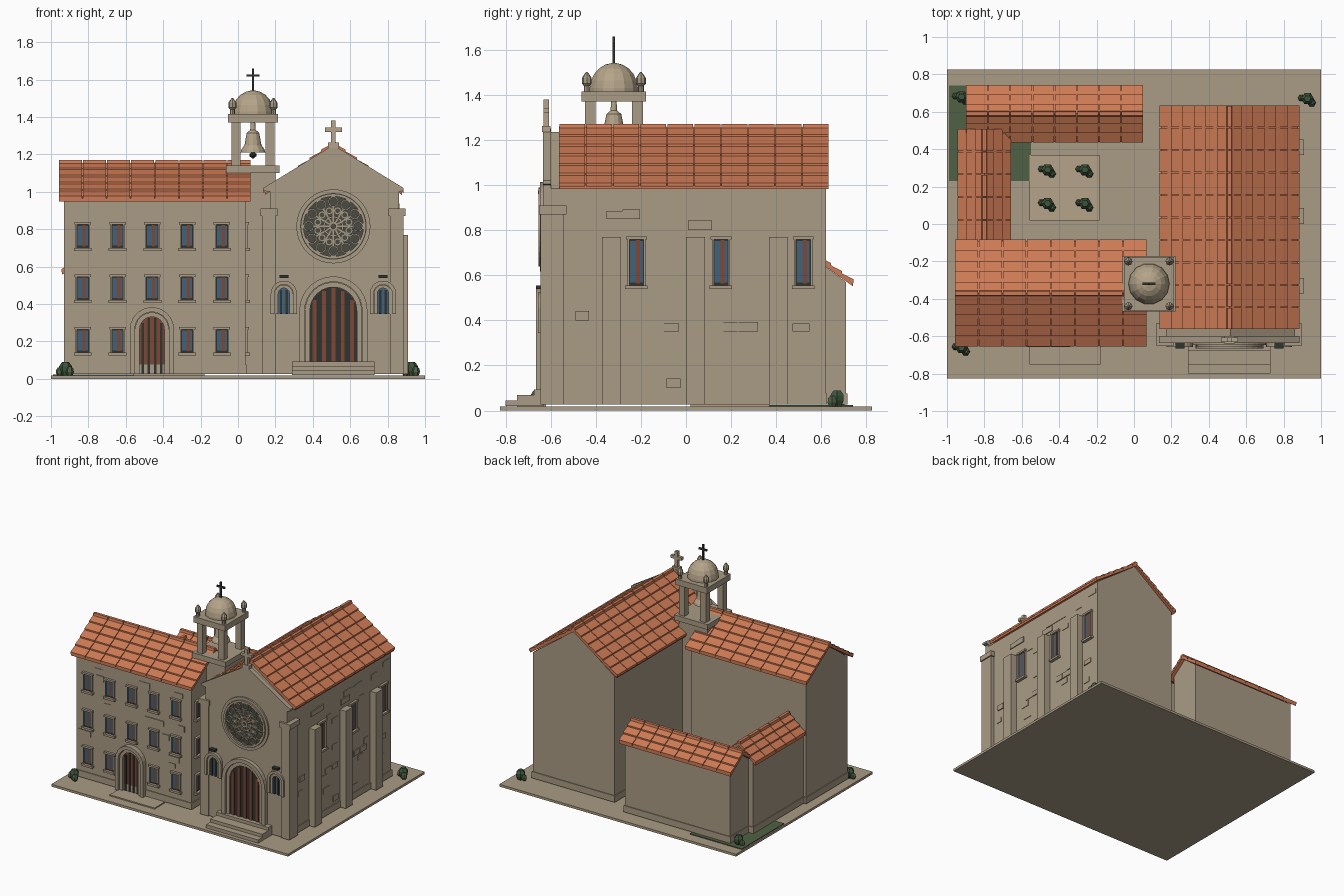
import bpy, bmesh, math, random
from mathutils import Vector

if "Cube" in bpy.data.objects:
    bpy.data.objects.remove(bpy.data.objects["Cube"])
random.seed(4)

def material(name, r, g, b):
    m = bpy.data.materials.new(name)
    m.diffuse_color = (r, g, b, 1)
    m.use_nodes = True
    m.node_tree.nodes["Principled BSDF"].inputs["Base Color"].default_value = m.diffuse_color
    return m

STONE = material("stone", .40, .33, .235)
LIGHT = material("pale stone", .46, .37, .25)
TILE = material("roof tile", .61, .195, .09)
WOOD = material("wood", .21, .065, .035)
DARK = material("dark iron", .03, .033, .03)
GLASS = material("glass", .055, .12, .19)
GRASS = material("grass", .08, .12, .06)
BUSH = material("bush", .045, .09, .045)
LEAD = material("leaded glass", .065, .07, .055)

class Part:
    """Collects geometry for one object of one colour."""
    def __init__(self, name, mat):
        self.name, self.mat, self.bm = name, mat, bmesh.new()
    def hull(self, a, b):
        # two matching outlines joined into a closed solid
        va = [self.bm.verts.new(p) for p in a]
        vb = [self.bm.verts.new(p) for p in b]
        self.bm.faces.new(va)
        self.bm.faces.new(vb[::-1])
        for i in range(len(a)):
            j = (i + 1) % len(a)
            self.bm.faces.new((va[i], vb[i], vb[j], va[j]))
    def box(self, x0, x1, y0, y1, z0, z1):
        ring = [(x0, y0), (x1, y0), (x1, y1), (x0, y1)]
        self.hull([(x, y, z0) for x, y in ring], [(x, y, z1) for x, y in ring])
    def prism(self, pts, d0, d1, wall):
        self.hull([wall(u, z, d0) for u, z in pts], [wall(u, z, d1) for u, z in pts])
    def plate(self, wall, u0, u1, z0, z1, d0, d1):
        self.prism([(u0, z0), (u1, z0), (u1, z1), (u0, z1)], d0, d1, wall)
    def ring(self, wall, u, z, r0, r1, d0, d1, n, a0=0, a1=2 * math.pi):
        for i in range(n):
            s, t = a0 + (a1 - a0) * i / n, a0 + (a1 - a0) * (i + 1) / n
            self.prism([(u + r * math.cos(a), z + r * math.sin(a))
                        for r, a in ((r0, s), (r1, s), (r1, t), (r0, t))], d0, d1, wall)
    def lathe(self, x, y, profile, n=12):
        rings = [[self.bm.verts.new((x + r * math.cos(2 * math.pi * i / n),
                  y + r * math.sin(2 * math.pi * i / n), z)) for i in range(n)] for r, z in profile]
        for a, b in zip(rings, rings[1:]):
            for i in range(n):
                j = (i + 1) % n
                self.bm.faces.new((a[i], a[j], b[j], b[i]))
        self.bm.faces.new(rings[0][::-1])
        self.bm.faces.new(rings[-1])
    def done(self):
        bmesh.ops.recalc_face_normals(self.bm, faces=self.bm.faces)
        me = bpy.data.meshes.new(self.name)
        self.bm.to_mesh(me)
        self.bm.free()
        me.materials.append(self.mat)
        bpy.context.collection.objects.link(bpy.data.objects.new(self.name, me))

def front(f):
    return lambda u, z, d: (u, f - d, z)
def right(f):
    return lambda u, z, d: (f + d, u, z)

def house(name, axis, c, half, a0, a1, ze, zr):
    p = Part(name, STONE)
    pts = [(c - half, .026), (c + half, .026), (c + half, ze), (c, zr), (c - half, ze)]
    wall = front(0) if axis == 'y' else right(0)
    s = -1 if axis == 'y' else 1
    p.prism(pts, s * a0, s * a1, wall)
    h = half + .006                                   # plinth
    p.plate(wall, c - h, c + h, .026, .075, s * (a0 - .006), s * (a1 + .006))
    p.done()

def roof(name, axis, c, half, a0, a1, ze, zr, cols, rows):
    p = Part(name, TILE)
    def at(u, v, side, h):      # u along ridge, v down slope 0..1, h lift
        w, z = c + side * half * v, zr + (ze - zr) * v + h
        return (w, u, z) if axis == 'y' else (u, w, z)
    def slab(u0, u1, v0, v1, side, b0, b1, t0, t1):
        p.hull([at(u0, v0, side, b0), at(u1, v0, side, b0), at(u1, v1, side, b1), at(u0, v1, side, b1)],
               [at(u0, v0, side, t0), at(u1, v0, side, t0), at(u1, v1, side, t1), at(u0, v1, side, t1)])
    w = (a1 - a0) / cols
    for side in (-1, 1):
        slab(a0 + .004, a1 - .004, 0, .99, side, -.03, -.03, -.012, -.012)
        for i in range(cols):
            for r in range(rows):
                slab(a0 + i * w + .0025, a0 + (i + 1) * w - .0025, r / rows, (r + 1) / rows + .01,
                     side, -.014, -.014, -.008, .003)
    for i in range(cols):                             # ridge caps
        u0, u1 = a0 + i * w + .003, a0 + (i + 1) * w - .003
        q = [(c - .015, zr - .014), (c + .015, zr - .014), (c + .011, zr + .004), (c - .011, zr + .004)]
        p.hull([(a, u0, z) if axis == 'y' else (u0, a, z) for a, z in q],
               [(a, u1, z) if axis == 'y' else (u1, a, z) for a, z in q])
    p.done()

# ground
g = Part("ground_slab", STONE); g.box(-1, 1, -.825, .825, 0, .018); g.done()
g = Part("lawn", GRASS); g.box(-.99, -.55, .23, .74, .018, .024); g.done()
g = Part("courtyard_paving", LIGHT); g.box(-.56, -.185, .02, .37, .018, .03); g.done()
g = Part("entry_path", STONE); g.box(-.56, -.18, -.75, -.62, .018, .027); g.done()

# building masses and tiled roofs
house("nave", 'y', .515, .345, -.60, .62, .985, 1.235)
house("front_wing", 'x', -.37, .25, -.93, .04, .96, 1.14)
house("back_wing", 'x', .59, .12, -.87, .02, .57, .66)
house("side_wing", 'y', -.80, .11, -.12, .49, .58, .66)
roof("nave_roof", 'y', .51, .37, -.565, .635, 1.01, 1.268, 10, 6)
roof("front_wing_roof", 'x', -.37, .283, -.96, .07, .975, 1.165, 8, 5)
roof("back_wing_roof", 'x', .59, .152, -.90, .05, .58, .69, 8, 3)
roof("side_wing_roof", 'y', -.80, .142, -.10, .51, .585, .70, 5, 3)

# church facade with gable, coping, pilasters and cross
F = front(-.635)
p = Part("facade", STONE)
p.prism([(.17, .026), (.86, .026), (.86, 1.0), (.885, 1.005), (.885, 1.02), (.51, 1.25),
         (.135, 1.02), (.135, 1.005), (.17, 1.0)], -.037, 0, F)
p.prism([(.17, .9), (.86, .9), (.86, .98), (.51, 1.22), (.17, .98)], -.075, -.03, F)
for x in (.165, .85):
    p.box(x - .036, x + .036, -.645, -.54, .026, .87)
    p.box(x - .045, x + .045, -.652, -.53, .87, .91)
p.done()
p = Part("facade_cross", LIGHT)
p.box(.48, .54, -.638, -.60, 1.235, 1.262)
p.box(.498, .522, -.632, -.608, 1.25, 1.38)
p.box(.465, .555, -.632, -.608, 1.32, 1.343)
p.done()

# rose window
p = Part("rose_glass", LEAD)
p.prism([(.51 + .18 * math.cos(i * math.pi / 18), .815 + .18 * math.sin(i * math.pi / 18))
         for i in range(36)], -.004, .005, F)
p.done()
p = Part("rose_tracery", STONE)
for r0, r1, d in ((.178, .198, .012), (.16, .175, .02), (.045, .055, .016), (0.012, .026, .018)):
    p.ring(F, .51, .815, r0, r1, 0, d, 36)
for k in range(12):
    a = k * math.pi / 6
    c, s = math.cos(a), math.sin(a)
    p.ring(F, .51 + .132 * c, .815 + .132 * s, .022, .030, 0, .015, 10)
    p.prism([(.51 + r * c - o * s, .815 + r * s + o * c) for r, o in
             ((.02, -.004), (.108, -.004), (.108, .004), (.02, .004))], 0, .012, F)
    p.ring(F, .51 + .086 * math.cos(a + .262), .815 + .086 * math.sin(a + .262), .013, .019, 0, .012, 8)
p.done()

# arched openings
def arch(name, wall, u, z0, zs, r_in, r_out, depth, n, mat, bars=0, leaf=None):
    p = Part(name + "_surround", STONE)
    mid = (r_in + r_out) / 2
    for a, b, d in ((r_in, mid - .002, depth * .6), (mid, r_out, depth)):
        p.ring(wall, u, zs, a, b, 0, d, n, 0, math.pi)
        for s in (-1, 1):
            p.plate(wall, *sorted((u + s * a, u + s * b)), z0, zs, 0, d)
    p.done()
    p = Part(name + "_panel", mat)
    p.prism([(u - r_in, z0), (u + r_in, z0)] + [(u + r_in * math.cos(i * math.pi / 12),
            zs + r_in * math.sin(i * math.pi / 12)) for i in range(13)], -.004, .005, wall)
    p.done()
    if bars:
        p = Part(name + "_bars", leaf)
        for i in range(bars):
            o = r_in * (-1 + 2 * (i + .5) / bars)
            w = r_in / bars * .42
            p.plate(wall, u + o - w, u + o + w, z0, zs + .96 * math.sqrt(r_in**2 - (abs(o) + w)**2), .005, .012)
        p.done()

W = front(-.62)
arch("portal", F, .51, .09, .365, .125, .182, .03, 15, DARK, 5, WOOD)
arch("wing_door", W, -.46, .026, .265, .066, .118, .038, 11, WOOD, 4, DARK)
for i, x in enumerate((.245, .775)):
    arch("niche_%d" % i, F, x, .345, .455, .03, .07, .022, 9, GLASS, 2, DARK)
    p = Part("niche_lamp_%d" % i, DARK)
    p.plate(F, x - .024, x + .024, .54, .555, 0, .03)
    p.done()
for i in range(4):
    arch("cloister_arch_%d" % i, front(.47), -.49 + i * .135, .03, .25, .04, .062, .03, 9, DARK)
p = Part("portal_steps", STONE)
for i, y in enumerate((-.80, -.75, -.675)):
    p.box(.29, .73, y, -.63, .02, .045 + i * .024)
p.done()

# rectangular windows
parts = [Part("window_backing", DARK), Part("window_panes", GLASS),
         Part("window_shutters", WOOD), Part("window_frames", STONE)]
def window(wall, u, z0, z1, w):
    back, pane, shut, fr = parts
    back.plate(wall, u - w, u + w, z0, z1, -.003, .004)
    pane.plate(wall, u - w * .8, u - w * .05, z0 + .012, z1 - .012, 0, .007)
    pane.plate(wall, u + w * .45, u + w * .8, z0 + .012, z1 - .012, 0, .007)
    shut.plate(wall, u - w * .05, u + w * .45, z0 + .008, z1 - .008, 0, .009)
    for s in (-1, 1):
        fr.plate(wall, *sorted((u + s * w * .88, u + s * w * 1.12)), z0, z1, 0, .014)
    fr.plate(wall, u - w - .014, u + w + .014, z0 - .016, z0, 0, .024)
    fr.plate(wall, u - w - .01, u + w + .01, z1 - .006, z1 + .008, 0, .018)

holes_f = [(-.46, .2, .15, .22)]
for z in (.70, .42, .14):
    for i in range(5):
        x = -.83 + .186 * i
        if not (i == 2 and z < .3):
            window(W, x, z, z + .13, .034)
            holes_f.append((x, z + .065, .06, .1))
    window(right(.04), -.54, z, z + .13, .034)
R = right(.86)
for y in (-.22, .155, .52):
    window(R, y, .555, .765, .036)
for q in parts:
    q.done()

# side buttresses
p = Part("buttresses", STONE)
for y in (-.33, .043, .41):
    p.box(.85, .91, y - .042, y + .042, .026, .77)
p.done()

# raised masonry blocks, kept clear of openings
p = Part("wall_blocks", STONE)
holes_r = [(y, .66, .06, .14) for y in (-.22, .155, .52)] + [(y, .4, .06, .4) for y in (-.33, .043, .41)]
for wall, lo, hi, top, holes in ((W, -.9, .0, .9, holes_f), (R, -.5, .58, .95, holes_r)):
    for _ in range(70):
        u, z = random.uniform(lo, hi), .1 + .05 * random.randrange(int((top - .1) / .05))
        w = random.uniform(.025, .045)
        if all(abs(u - a) > c + w * .7 or abs(z + .02 - b) > d for a, b, c, d in holes):
            h = random.choice((.036, .042))
            p.plate(wall, u - w, u + w, z, z + h, -.003, random.choice((.004, .007)))
p.done()

# bell tower
X, Y = .08, -.32
p = Part("bell_tower", STONE)
p.box(X - .12, X + .12, Y - .12, Y + .12, .026, 1.10)
p.box(X - .143, X + .143, Y - .148, Y + .148, 1.10, 1.14)
p.box(X - .134, X + .134, Y - .143, Y + .143, 1.37, 1.415)
for sx in (-1, 1):
    for sy in (-1, 1):
        x, y = X + sx * .09, Y + sy * .105
        p.box(x - .024, x + .024, y - .024, y + .024, 1.14, 1.37)
        p.lathe(X + sx * .11, Y + sy * .12, [(.013, 1.415), (.013, 1.44), (.022, 1.45),
                (.022, 1.475), (.012, 1.49), (.003, 1.502)], 8)
p.done()
p = Part("dome", LIGHT)
p.lathe(X, Y, [(.11, 1.415), (.11, 1.43)] + [(.108 * math.cos(a), 1.43 + .112 * math.sin(a))
        for a in (.3, .6, .9, 1.2, 1.5)], 14)
p.done()
p = Part("bell", LIGHT)
p.lathe(X, Y, [(.066, 1.21), (.062, 1.225), (.045, 1.25), (.038, 1.29), (.033, 1.315), (.015, 1.33), (.012, 1.37)])
p.done()
p = Part("bell_clapper", DARK)
p.lathe(X, Y, [(.004, 1.178), (.018, 1.19), (.018, 1.203), (.006, 1.212)], 8)
p.done()
p = Part("dome_cross", DARK)
p.box(X - .006, X + .006, Y - .006, Y + .006, 1.535, 1.66)
p.box(X - .034, X + .034, Y - .006, Y + .006, 1.615, 1.628)
p.done()

# shrubs
p, q = Part("shrubs", BUSH), Part("shrub_tufts", GRASS)
for x, y in ((-.93, .68), (.92, .67), (-.93, -.66), (-.47, .29), (-.27, .29), (-.47, .11), (-.27, .11)):
    p.lathe(x + .008, y, [(.022, .018), (.034, .045), (.034, .068), (.018, .09)], 6)
    q.lathe(x + .03, y - .022, [(.015, .018), (.023, .035), (.02, .055), (.01, .065)], 6)
    q.lathe(x - .025, y + .004, [(.012, .018), (.019, .032), (.016, .05), (.008, .06)], 6)
p.done()
q.done()
